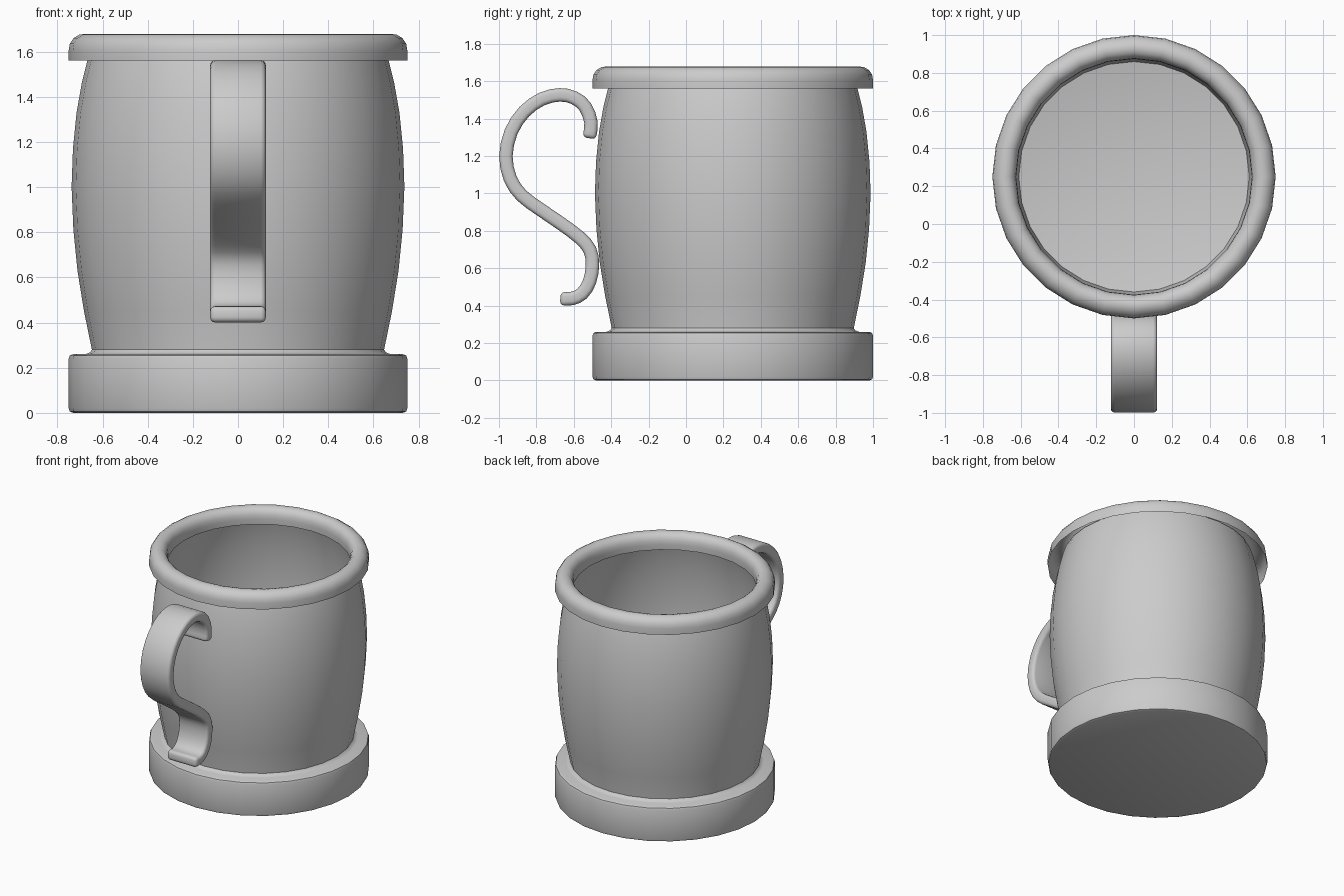
import bpy, bmesh, math
from mathutils import Vector

if "Cube" in bpy.data.objects:
    bpy.data.objects.remove(bpy.data.objects["Cube"])

SIDES = 28
CENTRE_Y = 0.25


def finish(name, bm, angle=40):
    bmesh.ops.remove_doubles(bm, verts=bm.verts, dist=1e-5)
    mesh = bpy.data.meshes.new(name)
    bm.to_mesh(mesh)
    bm.free()
    obj = bpy.data.objects.new(name, mesh)
    bpy.context.collection.objects.link(obj)
    mesh.shade_smooth()
    mesh.set_sharp_from_angle(angle=math.radians(angle))
    return obj


def lathe(name, profile):
    """Spin an (r, z) profile, listed up the outside and down the inside."""
    bm = bmesh.new()
    rings = []
    for r, z in profile:
        rings.append([bm.verts.new((r * math.cos(2 * math.pi * i / SIDES),
                                    CENTRE_Y + r * math.sin(2 * math.pi * i / SIDES), z))
                      for i in range(SIDES)] if r > 0
                     else [bm.verts.new((0, CENTRE_Y, z))] * SIDES)
    for a, b in zip(rings, rings[1:]):
        for i in range(SIDES):
            j = (i + 1) % SIDES
            bm.faces.new(list(dict.fromkeys((a[i], a[j], b[j], b[i]))))
    return finish(name, bm)


def smooth_path(pts, steps=2):
    """Catmull-Rom curve through the given points."""
    pts = [Vector(p) for p in pts]
    p = [2 * pts[0] - pts[1]] + pts + [2 * pts[-1] - pts[-2]]
    out = []
    for i in range(1, len(p) - 2):
        a, b, c, d = p[i - 1:i + 3]
        for s in range(steps):
            t = s / steps
            out.append(0.5 * (2 * b + (c - a) * t + (2 * a - 5 * b + 4 * c - d) * t * t
                              + (3 * b - a - 3 * c + d) * t ** 3))
    return out + [pts[-1]]


# Thin barrel wall, outside then inside, ending in the shallow floor
barrel = [(0.645, 0.27), (0.682, 0.45), (0.711, 0.63), (0.729, 0.81), (0.737, 1.0),
          (0.731, 1.17), (0.715, 1.33), (0.692, 1.46), (0.665, 1.57), (0.645, 1.63)]
inside = [(r - 0.018, z) for r, z in reversed(barrel)]
lathe("mug_body", [(0.64, 0.2)] + barrel + inside + [(0.61, 0.12), (0, 0.006)])

# Heavy base ring with rounded edges and a fillet up to the body
lathe("base", [(0, 0), (0.73, 0), (0.745, 0.006), (0.75, 0.02), (0.75, 0.24),
               (0.745, 0.254), (0.73, 0.26), (0.675, 0.26), (0.655, 0.268), (0.644, 0.285)])

# Rolled lip, open underneath
lathe("rim", [(0.75, 1.56), (0.75, 1.605), (0.745, 1.635), (0.728, 1.66), (0.703, 1.675),
              (0.68, 1.678), (0.657, 1.672), (0.638, 1.655), (0.627, 1.63), (0.624, 1.6),
              (0.626, 1.56)])

# S-shaped strap handle
path = smooth_path([(-0.517, 1.295), (-0.508, 1.38), (-0.54, 1.465), (-0.60, 1.512), (-0.675, 1.527),
                    (-0.77, 1.505), (-0.865, 1.437), (-0.935, 1.33), (-0.963, 1.2), (-0.94, 1.08),
                    (-0.88, 0.99), (-0.78, 0.915), (-0.67, 0.84), (-0.57, 0.765), (-0.515, 0.70),
                    (-0.5, 0.62), (-0.515, 0.53), (-0.555, 0.465), (-0.61, 0.438), (-0.672, 0.438)])
bm = bmesh.new()
rings = []
for i, p in enumerate(path):
    d = (path[min(i + 1, len(path) - 1)] - path[max(i - 1, 0)]).normalized()
    n = Vector((-d.y, d.x)) * 0.036
    rings.append([bm.verts.new((x, p.x + s * n.x, p.y + s * n.y))
                  for x, s in ((-0.123, -1), (0.123, -1), (0.123, 1), (-0.123, 1))])
for a, b in zip(rings, rings[1:]):
    for i in range(4):
        j = (i + 1) % 4
        bm.faces.new((a[i], a[j], b[j], b[i]))
bm.faces.new(rings[0])
bm.faces.new(rings[-1])
bmesh.ops.recalc_face_normals(bm, faces=bm.faces)
sharp = [e for e in bm.edges if e.calc_face_angle(0) > math.radians(50)]
bmesh.ops.bevel(bm, geom=sharp, offset=0.022, segments=3, profile=0.5, affect='EDGES')
finish("handle", bm, 50)
